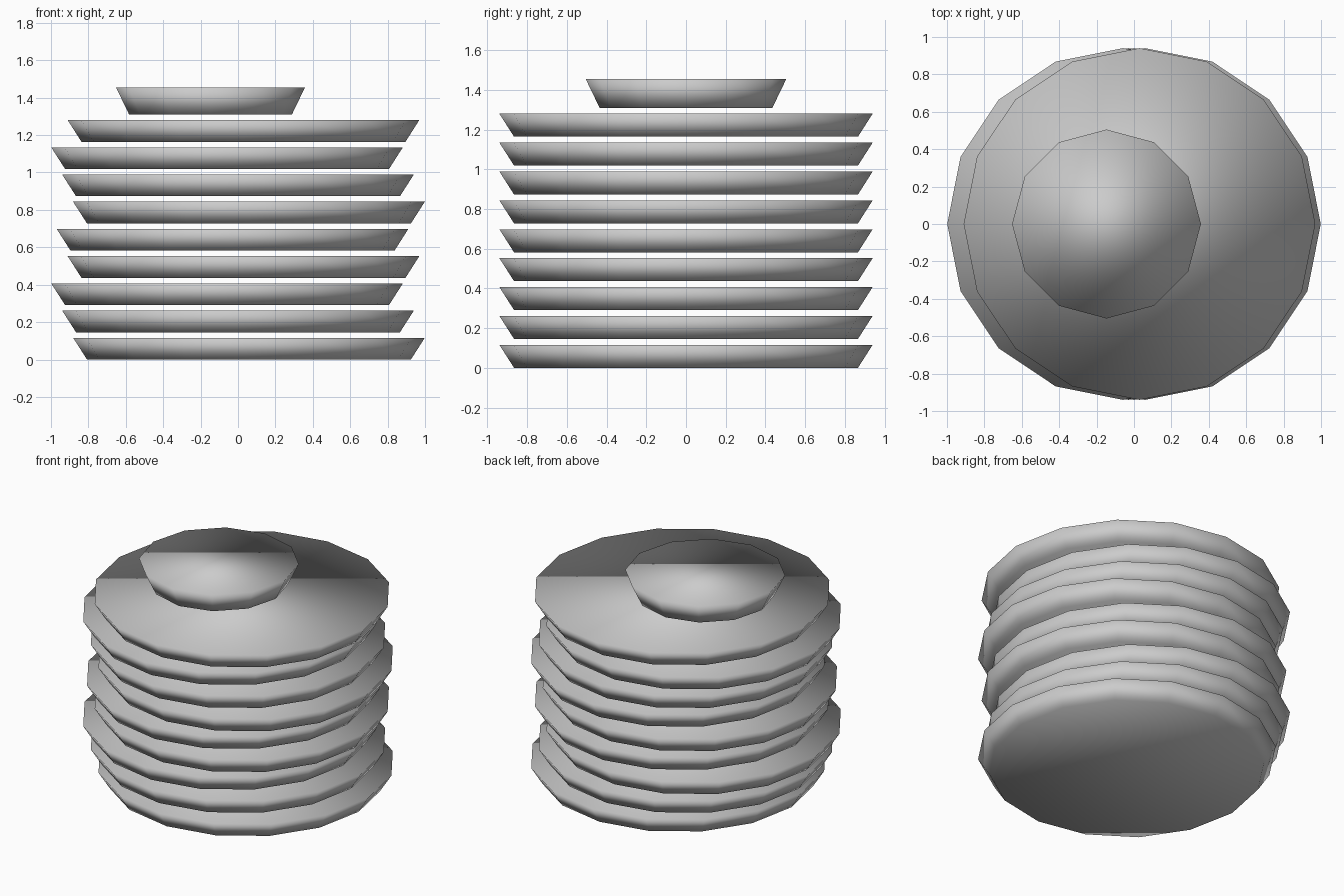
import bpy

if "Cube" in bpy.data.objects:
    bpy.data.objects.remove(bpy.data.objects["Cube"])

PITCH = 0.1455      # vertical distance between plates
STEP = 0.0293       # unit of sideways wobble


def dish(name, sides, r_bottom, r_top, height, x, z):
    """Closed, flared dish with its underside at z, smooth shaded."""
    bpy.ops.mesh.primitive_cone_add(vertices=sides, radius1=r_bottom, radius2=r_top,
                                    depth=height, location=(x, 0, z + height / 2))
    obj = bpy.context.object
    obj.name = name
    bpy.ops.object.shade_smooth()
    return obj


# Stack of plates, each nudged sideways in a repeating pattern of five
wobble = (2, 0, -2, 1, -1)
for i in range(9):
    dish(f"plate_{i + 1}", 16, 0.866, 0.94, 0.116, wobble[i % 5] * STEP, i * PITCH)

# Small off-centre bowl on top
dish("top_bowl", 12, 0.435, 0.505, 0.145, -0.147, 9 * PITCH)
